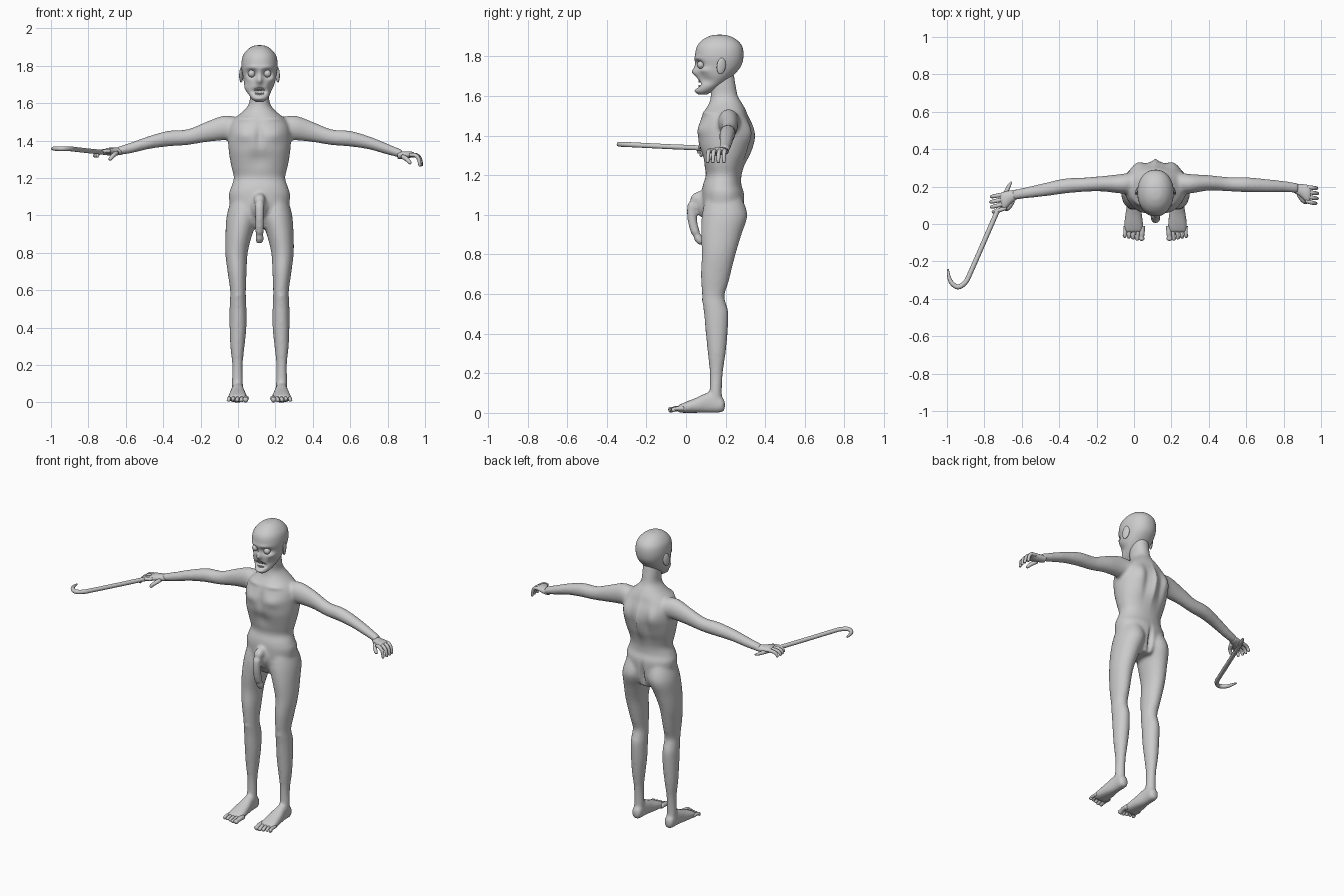
import bpy, bmesh, math
from mathutils import Vector, Matrix

CX = 0.115  # middle of the figure
skin = bpy.data.materials.new("plain_grey")
skin.diffuse_color = (0.6, 0.6, 0.6, 1)
X, Y, Z = Vector((1, 0, 0)), Vector((0, 1, 0)), Vector((0, 0, 1))


def finish(name, bm):
    bmesh.ops.recalc_face_normals(bm, faces=bm.faces)
    me = bpy.data.meshes.new(name)
    bm.to_mesh(me)
    bm.free()
    me.materials.append(skin)
    for p in me.polygons:
        p.use_smooth = True
    ob = bpy.data.objects.new(name, me)
    bpy.context.collection.objects.link(ob)
    return ob


def spline(rows, steps):
    """Catmull-Rom interpolation through rows of numbers."""
    out = []
    for i in range(len(rows) - 1):
        p = [rows[max(i - 1, 0)], rows[i], rows[i + 1], rows[min(i + 2, len(rows) - 1)]]
        for s in range(steps):
            t = s / steps
            out.append([0.5 * (2 * b + (c - a) * t + (2 * a - 5 * b + 4 * c - d) * t * t
                               + (3 * b - a - 3 * c + d) * t ** 3) for a, b, c, d in zip(*p)])
    return out + [list(rows[-1])]


def loft(name, rows, u=None, v=None, segs=24, steps=4, power=2.0):
    """Skin of oval rings; row = x, y, z, half width along u, half width along v."""
    rows = spline(rows, steps)
    bm, rings = bmesh.new(), []
    for i, (x, y, z, a, b) in enumerate(rows):
        if u is None:
            t = (Vector(rows[min(i + 1, len(rows) - 1)][:3]) - Vector(rows[max(i - 1, 0)][:3])).normalized()
            side = t.cross(Z if abs(t.z) < 0.9 else X).normalized()
            if i and side.dot(last) < 0:
                side = -side
            ru, rv = side, t.cross(side)
            last = side
        else:
            ru, rv = u, v
        ring = []
        for k in range(segs):
            c, s = math.cos(k * math.tau / segs), math.sin(k * math.tau / segs)
            c = math.copysign(abs(c) ** (2 / power), c)
            s = math.copysign(abs(s) ** (2 / power), s)
            ring.append(bm.verts.new(Vector((x, y, z)) + ru * c * a + rv * s * b))
        rings.append(ring)
    for r, q in zip(rings, rings[1:]):
        for k in range(segs):
            bm.faces.new((r[k], r[(k + 1) % segs], q[(k + 1) % segs], q[k]))
    bm.faces.new(rings[0])
    bm.faces.new(rings[-1])
    return finish(name, bm)


def tube(name, pts, segs=10, steps=3):
    """Round tube along points x, y, z, radius, with a blunt rounded tip."""
    rows = [(x, y, z, r, r) for x, y, z, r in pts]
    d = (Vector(rows[-1][:3]) - Vector(rows[-2][:3])).normalized() * rows[-1][3] * 0.5
    x, y, z, r, _ = rows[-1]
    rows.append((x + d.x, y + d.y, z + d.z, r * 0.35, r * 0.35))
    return loft(name, rows, segs=segs, steps=steps)


def ball(name, c, r):
    bm = bmesh.new()
    bmesh.ops.create_uvsphere(bm, u_segments=20, v_segments=12, radius=1,
                              matrix=Matrix.Translation(c) @ Matrix.Diagonal((*r, 1)))
    return finish(name, bm)


def sculpt(ob, dabs):
    """Soft pushes: centre (x from the middle), radii, displacement; mirrored."""
    for vert in ob.data.vertices:
        move = Vector()
        px = abs(vert.co.x - CX)
        for c, r, d in dabs:
            q = ((px - c[0]) / r[0]) ** 2 + ((vert.co.y - c[1]) / r[1]) ** 2 + ((vert.co.z - c[2]) / r[2]) ** 2
            move += Vector(d) * math.exp(-q)
        vert.co += move


def join(name, parts):
    bpy.ops.object.select_all(action='DESELECT')
    for p in parts:
        p.select_set(True)
    bpy.context.view_layer.objects.active = parts[0]
    bpy.ops.object.join()
    parts[0].name = name
    return parts[0]


# torso and neck: z, front y, back y, half width
torso = [(.93, .12, .27, .05), (1.0, .085, .29, .14), (1.1, .08, .295, .164), (1.15, .085, .28, .152),
         (1.2, .10, .28, .137), (1.25, .09, .293, .148), (1.3, .075, .315, .158), (1.35, .062, .33, .165),
         (1.4, .06, .338, .168), (1.45, .065, .33, .166), (1.5, .08, .31, .15), (1.53, .095, .30, .12),
         (1.56, .115, .285, .085), (1.6, .125, .262, .055), (1.66, .12, .25, .052), (1.72, .12, .24, .05)]
parts = [loft("torso", [(CX, (f + b) / 2, z, w, (b - f) / 2) for z, f, b, w in torso], X, Y, 40, power=2.15)]

# legs: z, distance from middle, y, half width, half depth
leg = [(1.09, .08, .19, .07, .09), (1.0, .09, .195, .085, .115), (.9, .11, .178, .072, .102),
       (.8, .123, .165, .06, .085), (.7, .12, .15, .051, .075), (.6, .115, .141, .042, .06),
       (.55, .115, .145, .043, .06), (.5, .115, .153, .045, .062), (.4, .115, .155, .045, .055),
       (.3, .118, .155, .038, .045), (.2, .118, .153, .028, .033), (.1, .118, .15, .03, .031),
       (.05, .118, .15, .028, .038)]
# feet: y, z, half width, half height
foot = [(.197, .04, .014, .02), (.18, .041, .03, .038), (.12, .052, .033, .052), (.05, .038, .045, .038),
        (-.01, .026, .052, .026), (-.045, .019, .05, .016)]
# arms: distance from middle, y of each side, z, half depth, half height
arm = [(.09, .22, .22, 1.462, .06, .055), (.185, .215, .215, 1.468, .052, .066), (.285, .22, .215, 1.446, .041, .054),
       (.385, .213, .21, 1.418, .038, .042), (.485, .21, .203, 1.41, .04, .042), (.585, .205, .185, 1.388, .036, .035),
       (.685, .2, .168, 1.354, .03, .029), (.765, .192, .155, 1.327, .026, .022)]
for s in (-1, 1):
    parts.append(loft("leg", [(CX + s * d, y, z, a, b) for z, d, y, a, b in leg], X, Y, 28))
    parts.append(loft("foot", [(CX + s * .117, y, z, a, b) for y, z, a, b in foot], X, Z, power=2.4))
    parts.append(loft("arm", [(CX + s * d, yl if s > 0 else yr, z + (.015 * (d / .765) ** 6 if s < 0 else 0), a, b)
                              for d, yl, yr, z, a, b in arm], Y, Z))
    parts.append(ball("kneecap", (CX + s * .115, .105, .57), (.026, .025, .04)))

# simple lower front anatomy
parts.append(ball("groin", (CX, .1, 1.05), (.05, .05, .07)))
parts.append(tube("groin_front", [(CX, .10, 1.09, .03), (CX, .055, 1.085, .03), (CX, .03, 1.03, .026),
                                  (CX, .036, .95, .024), (CX, .058, .89, .023), (CX, .078, .86, .02)], 14))

# blend the pieces into one body and shape the muscles
body = join("body", parts)
mod = body.modifiers.new("blend", 'REMESH')
mod.mode, mod.voxel_size, mod.use_smooth_shade = 'VOXEL', .009, True
mod = body.modifiers.new("soften", 'SMOOTH')
mod.factor, mod.iterations = .5, 6
for m in ("blend", "soften"):
    bpy.ops.object.modifier_apply(modifier=m)
sculpt(body, [((.085, .07, 1.43), (.06, .06, .035), (0, -.012, 0)),      # chest
              ((0, .06, 1.42), (.02, .06, .07), (0, .01, 0)),
              ((0, .07, 1.30), (.06, .05, .05), (0, .012, 0)),           # hollow under the ribs
              ((.09, .1, 1.515), (.06, .05, .012), (0, -.008, .004)),    # collar bones
              ((0, .34, 1.38), (.012, .05, .14), (0, .012, 0)),          # spine
              ((.05, .32, 1.36), (.025, .06, .1), (0, -.012, 0)),
              ((.1, .3, 1.42), (.04, .06, .06), (0, .014, 0)),           # shoulder blades
              ((0, .3, 1.0), (.012, .06, .07), (0, -.025, 0)),           # cleft behind
              ((.115, .2, .59), (.05, .04, .04), (0, -.006, 0))])
for p in body.data.polygons:
    p.use_smooth = True

# toes, the big one innermost
for s in (-1, 1):
    for i in range(5):
        x, r = CX + s * (.072 + .0225 * i), (.015, .0115, .011, .0105, .0105)[i]
        tip = -.082 + .007 * max(i - 1, 0)
        tube("toe", [(x, -.01, .022, r), (x, -.045, .022, r * .95), (x + s * .002, -.065, .018, r * .9),
                     (x + s * .003, tip, r, r)])


def hand(name, s, wrist, turn, curl, reach):
    """Palm, four fingers and thumb, built along +x, then mirrored and placed."""
    pieces = [loft("palm", [(-.02, 0, 0, .024, .02), (.02, -.008, 0, .034, .02), (.055, -.02, .003, .045, .016),
                            (.072, -.022, 0, .043, .012)], Y, Z, 16)]
    for i in range(4):
        y, k = .012 - .024 * i, (.85, .97, 1, .93)[i] * reach
        pieces.append(tube("finger", [(.05, y, .002, .011), (.05 + .035 * k, y * 1.1, 0, .011),
                                      (.05 + .056 * k, y * 1.12, -.02 * curl, .01),
                                      (.05 + .064 * k, y * 1.14, -.055 * curl, .008)]))
    pieces.append(tube("thumb", [(.01, -.03, -.008, .013), (.035, -.06, -.022, .012), (.055, -.07, -.042, .009)]))
    ob = join(name, pieces)
    ob.data.transform(Matrix.Translation(wrist) @ Matrix.Diagonal((s, 1, 1, 1)) @ Matrix.Rotation(turn, 4, 'Z'))
    if s < 0:
        ob.data.flip_normals()


hand("left_hand", 1, (.875, .19, 1.322), -.12, 1, .95)
hand("right_hand", -1, (-.645, .156, 1.342), -.2, .5, 1.25)

# head: z, front y, back y, half width
skull = [(1.607, .065, .105, .02), (1.625, .053, .135, .043), (1.66, .055, .19, .064), (1.7, .058, .235, .08),
         (1.75, .052, .277, .09), (1.8, .046, .29, .097), (1.85, .055, .284, .09), (1.885, .085, .255, .066),
         (1.905, .125, .215, .035), (1.91, .16, .18, .008)]
head = loft("head", [(CX, (f + b) / 2, z, w, (b - f) / 2) for z, f, b, w in skull], X, Y, 64, 8, 2.15)
sculpt(head, [((.042, .06, 1.758), (.026, .05, .022), (0, .026, 0)),     # eye sockets
              ((.04, .05, 1.79), (.035, .04, .012), (0, -.008, 0)),      # brow
              ((0, .05, 1.72), (.014, .04, .02), (0, -.024, 0)),         # nose
              ((0, .05, 1.75), (.01, .04, .03), (0, -.008, 0)),
              ((0, .055, 1.662), (.034, .04, .016), (0, .035, 0)),       # open mouth
              ((.07, .09, 1.73), (.02, .04, .015), (.004, -.008, 0)),    # cheek bones
              ((.065, .1, 1.68), (.03, .04, .025), (-.01, .005, 0)),     # hollow cheeks
              ((0, .055, 1.625), (.03, .04, .012), (0, -.01, 0))])       # chin
for s in (-1, 1):
    ball("eye", (CX + s * .042, .076, 1.758), (.02, .02, .02))
    ear = ball("ear", (0, 0, 0), (.009, .024, .042))
    ear.data.transform(Matrix.Translation((CX + s * .097, .178, 1.752)) @ Matrix.Rotation(s * .35, 4, 'Z')
                       @ Matrix.Rotation(-.15, 4, 'X'))

# teeth in two short rows
for z, n in ((1.676, 6), (1.648, 5)):
    for i in range(n):
        t = i - (n - 1) / 2
        ball("tooth", (CX + t * .0095, .066 + .0013 * t * t, z), (.0045, .004, .008))

# hooked bar held in the right hand
tube("hooked_bar", [(-.655, .225, 1.328, .004), (-.675, .19, 1.33, .011), (-.73, .07, 1.338, .013),
                    (-.80, -.09, 1.345, .013), (-.87, -.25, 1.353, .013), (-.90, -.31, 1.356, .013),
                    (-.94, -.337, 1.357, .013), (-.975, -.315, 1.357, .012), (-.99, -.28, 1.357, .009),
                    (-.994, -.245, 1.355, .005)], 10, 4)
